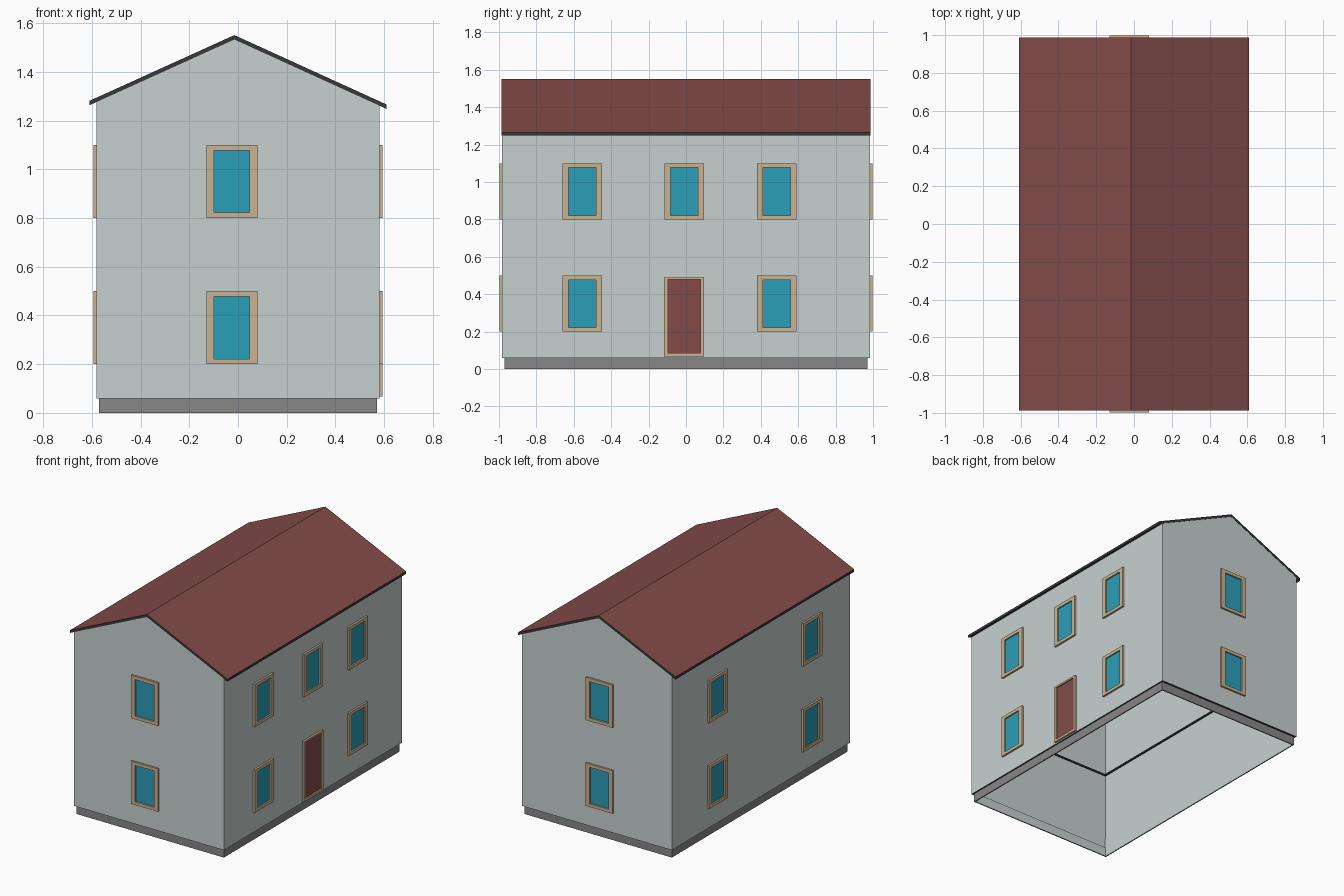
import bpy, bmesh

if "Cube" in bpy.data.objects:
    bpy.data.objects.remove(bpy.data.objects["Cube"])


def material(name, color):
    m = bpy.data.materials.new(name)
    lin = [c / 12.92 if c <= 0.04045 else ((c + 0.055) / 1.055) ** 2.4 for c in color]
    m.diffuse_color = (*lin, 1)
    m.use_nodes = True
    m.node_tree.nodes["Principled BSDF"].inputs["Base Color"].default_value = m.diffuse_color
    return m


WALL = material("pale wall", (0.78, 0.82, 0.815))
ROOF = material("red brown", (0.51, 0.295, 0.29))
DARK = material("dark trim", (0.22, 0.22, 0.22))
STONE = material("grey stone", (0.53, 0.53, 0.53))
FRAME = material("tan frame", (0.80, 0.70, 0.57))
GLASS = material("blue glass", (0.17, 0.62, 0.72))


def make(name, verts, faces, mats, rule=None, fix=True):
    bm = bmesh.new()
    vs = [bm.verts.new(v) for v in verts]
    for f in faces:
        bm.faces.new([vs[i] for i in f])
    if fix:
        bmesh.ops.recalc_face_normals(bm, faces=bm.faces)
    bm.normal_update()
    if rule:
        for f in bm.faces:
            f.material_index = rule(f)
    me = bpy.data.meshes.new(name)
    bm.to_mesh(me)
    bm.free()
    for m in mats:
        me.materials.append(m)
    ob = bpy.data.objects.new(name, me)
    bpy.context.collection.objects.link(ob)
    return ob


def rect(u0, u1, v0, v1):
    return [(u0, v0), (u1, v0), (u1, v1), (u0, v1)]


def ring(name, outer, inner, d0, d1, mats, put=lambda u, v, d: (u, v, d), rule=None):
    """Rectangular frame between two outlines, from depth d0 to d1."""
    verts = [put(u, v, d) for d in (d0, d1) for loop in (outer, inner) for u, v in loop]
    faces = []
    for i in range(4):
        j = (i + 1) % 4
        faces += [(i, j, 4 + j, 4 + i), (8 + i, 8 + j, 12 + j, 12 + i),
                  (i, j, 8 + j, 8 + i), (4 + i, 4 + j, 12 + j, 12 + i)]
    return make(name, verts, faces, mats, rule)


def plate(name, outline, d0, d1, mat, put):
    verts = [put(u, v, d) for d in (d0, d1) for u, v in outline]
    faces = [(0, 1, 2, 3), (4, 5, 6, 7)]
    faces += [(i, (i + 1) % 4, 4 + (i + 1) % 4, 4 + i) for i in range(4)]
    return make(name, verts, faces, [mat])


# Stone base ring, pale on its inner faces
ring("base", rect(-.57, .57, -.97, .97), rect(-.562, .562, -.962, .962), 0, .065,
     [STONE, WALL],
     rule=lambda f: int(abs(f.normal.z) < .5 and f.normal.dot(f.calc_center_median()) < 0))

# Hollow walls with gables, open below
prof = [(-.58, .06), (.58, .06), (.58, 1.262), (-.015, 1.533), (-.58, 1.277)]
Y = .985
verts = [(x, y, z) for y in (-Y, Y) for x, z in prof]
walls = make("walls", verts,
             [(0, 1, 2, 3, 4), (9, 8, 7, 6, 5), (2, 1, 6, 7), (0, 4, 9, 5)],
             [WALL, DARK], fix=False)
sol = walls.modifiers.new("thickness", 'SOLIDIFY')
sol.thickness = .015
sol.offset = -1
sol.use_even_offset = True
sol.material_offset_rim = 1

# Thin ledge inside at the upper floor
ring("floor_ledge", rect(-.57, .57, -.975, .975), rect(-.555, .555, -.96, .96),
     .615, .625, [DARK])

# Thin gabled roof: red on top, dark edges and underside
top = [(-.61, 1.281), (-.015, 1.551), (.61, 1.266)]
rp = top + [(x, z - .018) for x, z in reversed(top)]
R = .987
rv = [(x, y, z) for y in (-R, R) for x, z in rp]
rf = [(i, (i + 1) % 6, 6 + (i + 1) % 6, 6 + i) for i in range(6)]
for o in (0, 6):
    rf += [(o, o + 1, o + 4, o + 5), (o + 1, o + 2, o + 3, o + 4)]
make("roof", rv, rf, [ROOF, DARK], lambda f: int(f.normal.z < .3))

# Maps from (along wall, height, outward depth) to each side
SIDES = {
    "front": lambda u, v, d: (u, -.985 - d, v),
    "back": lambda u, v, d: (u, .985 + d, v),
    "right": lambda u, v, d: (.58 + d, u, v),
    "left": lambda u, v, d: (-.58 - d, u, v),
}


def window(side, u, z):
    put = SIDES[side]
    opening = rect(u - .073, u + .073, z + .022, z + .277)
    ring(side + "_window_frame", rect(u - .105, u + .105, z, z + .3), opening,
         -.003, .013, [FRAME], put)
    plate(side + "_window_glass", opening, -.002, .003, GLASS, put)


# Windows on two storeys
for z in (.2, .8):
    for side in ("front", "back"):
        window(side, -.025, z)
    for side in ("left", "right"):
        for u in (-.555, .485):
            window(side, u, z)
window("right", -.01, .8)

# Door under the middle window
opening = rect(-.097, .077, .085, .478)
ring("door_frame", rect(-.117, .097, .068, .49), opening, -.003, .013, [FRAME], SIDES["right"])
plate("door", opening, -.002, .004, ROOF, SIDES["right"])
